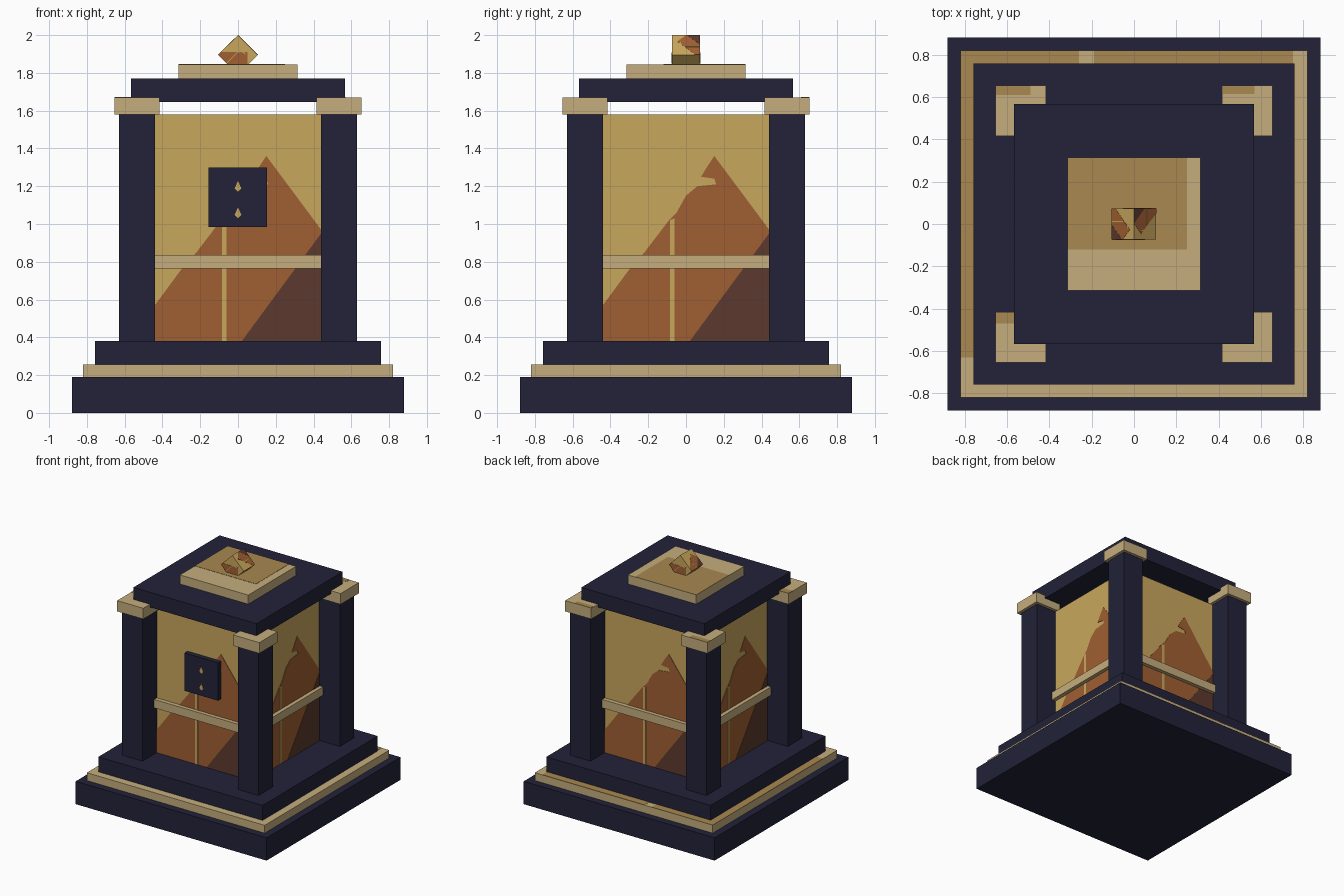
import bpy, bmesh, math
from mathutils import Matrix, Vector

if "Cube" in bpy.data.objects:
    bpy.data.objects.remove(bpy.data.objects["Cube"], do_unlink=True)


def material(name, hexcode):
    rgb = []
    for i in (0, 2, 4):
        c = int(hexcode[i:i + 2], 16) / 255
        rgb.append(c / 12.92 if c <= 0.04045 else ((c + 0.055) / 1.055) ** 2.4)
    m = bpy.data.materials.new(name)
    m.use_nodes = True
    m.diffuse_color = (*rgb, 1)
    m.node_tree.nodes["Principled BSDF"].inputs["Base Color"].default_value = (*rgb, 1)
    return m


NAVY = material("navy", "222239")
TAN = material("tan", "C5AE7D")
OCHRE = material("ochre", "A88850")
GOLD = material("gold", "C9A75C")
RUST = material("rust", "A06032")
MAROON = material("maroon", "5C3A2E")


def finish(name, bm, mat):
    bmesh.ops.recalc_face_normals(bm, faces=bm.faces)
    me = bpy.data.meshes.new(name)
    bm.to_mesh(me)
    bm.free()
    me.materials.append(mat)
    ob = bpy.data.objects.new(name, me)
    bpy.context.collection.objects.link(ob)
    return ob


def box(name, mat, x, y, z, matrix=Matrix()):
    """Box from three (low, high) ranges."""
    bm = bmesh.new()
    bmesh.ops.create_cube(bm, size=1)
    for v in bm.verts:
        v.co = Vector([(r[0] + r[1]) / 2 + c * (r[1] - r[0]) for c, r in zip(v.co, (x, y, z))])
    bm.transform(matrix)
    return finish(name, bm, mat)


def slab(name, mat, half, z):
    return box(name, mat, (-half, half), (-half, half), z)


def plate(name, mat, outline, depth, matrix):
    """Thin plate: outline in local xz, raised by depth toward local -y."""
    bm = bmesh.new()
    face = bm.faces.new([bm.verts.new((u, 0, v)) for u, v in outline])
    out = bmesh.ops.extrude_face_region(bm, geom=[face])["geom"]
    for v in out:
        if isinstance(v, bmesh.types.BMVert):
            v.co.y = -depth
    bm.transform(matrix)
    return finish(name, bm, mat)


# Painted peak, centred on u = 0 and v = 0
W, H, MID = 0.44, 0.60, 0.98
PEAK = [(-.44, .38), (.44, .38), (.44, .97), (.15, 1.36), (.11, 1.30), (.08, 1.25),
        (.15, 1.24), (.16, 1.21), (.06, 1.20), (0, 1.15), (-.05, 1.06), (-.09, 1.02),
        (-.22, .85), (-.30, .76), (-.44, .57)]
SHADE = [(.02, .38), (.44, .38), (.44, .95)]
STRIPE = [(-.085, .38), (-.06, .38), (-.06, 1.03), (-.085, 1.02)]


def painted_face(label, matrix, depth):
    for part, mat, pts, k in (("peak", RUST, PEAK, 1), ("shade", MAROON, SHADE, 1.6),
                              ("stripe", GOLD, STRIPE, 1.6)):
        plate(f"{label}_{part}", mat, [(u, v - MID) for u, v in pts], depth * k, matrix)


# Stepped base
slab("base", NAVY, .88, (0, .19))
slab("base_trim", TAN, .82, (.19, .255))
slab("base_step", NAVY, .757, (.255, .38))

# Worn tops of the base trim
worn_z = (.25, .257)
box("trim_worn_left", OCHRE, (-.82, -.75), (-.63, .82), worn_z)
box("trim_worn_back_left", OCHRE, (-.75, -.26), (.75, .82), worn_z)
box("trim_worn_back_right", OCHRE, (-.19, .75), (.75, .82), worn_z)

# Corner pillars with capitals
for sx, side in ((1, "left"), (-1, "right")):
    for sy, end in ((-1, "front"), (1, "back")):
        px, py = (sorted((s * .44, s * .63)) for s in (sx, sy))
        cx, cy = (sorted((s * .415, s * .655)) for s in (sx, sy))
        box(f"pillar_{end}_{side}", NAVY, px, py, (.38, 1.58))
        box(f"capital_{end}_{side}", TAN, cx, cy, (1.58, 1.67))
box("capital_worn_back_right", OCHRE, (-.655, -.49), (.61, .655), (1.66, 1.672))
box("capital_worn_back_left", OCHRE, (.42, .57), (.615, .655), (1.66, 1.672))
box("capital_worn_front_right", OCHRE, (-.655, -.56), (-.47, -.415), (1.66, 1.672))

# Central chamber with the same painted panel and rail on every side
slab("chamber", GOLD, W, (.38, 1.58))
for i, side in enumerate(("front", "left", "back", "right")):
    turn = Matrix.Rotation(i * math.pi / 2, 4, "Z")
    painted_face(f"{side}_panel", turn @ Matrix.Translation((0, -W, MID)), .003)
    box(f"{side}_rail", TAN, (-W, W), (-.475, -W), (.765, .835), turn)

# Front plaque with two small marks
box("plaque", NAVY, (-.157, .153), (-.48, -W), (.985, 1.3))
for name, z in (("upper", 1.2), ("lower", 1.06)):
    plate(f"plaque_mark_{name}", GOLD, [(-.018, -.012), (0, -.03), (.018, -.012), (0, .028)],
          .003, Matrix.Translation((0, -.48, z)))

# Roof and cap
slab("roof", NAVY, .567, (1.645, 1.77))
slab("roof_cap", TAN, .315, (1.77, 1.845))
box("cap_worn", OCHRE, (-.315, .25), (-.12, .315), (1.84, 1.847))

# Finial: a cube standing on its edge, painted on its visible faces
S = .148
centre = Vector((0, 0, 2 - S / math.sqrt(2)))
box("finial", GOLD, (-S / 2, S / 2), (-S / 2, S / 2), (-S / 2, S / 2),
    Matrix.Translation(centre) @ Matrix.Rotation(math.pi / 4, 4, "Y"))
for label, u, v in (("front", (1, 0, -1), (1, 0, 1)), ("back", (-1, 0, -1), (-1, 0, 1)),
                    ("upper_left", (-1, 0, 1), (0, -1, 0)),
                    ("upper_right", (0, -1, 0), (1, 0, 1))):
    u, v = Vector(u).normalized(), Vector(v).normalized()
    n = u.cross(v)
    frame = Matrix((u * S / (2 * W), -n, v * S / (2 * H))).transposed().to_4x4()
    painted_face(f"finial_{label}", Matrix.Translation(centre + n * S / 2) @ frame, .001)
